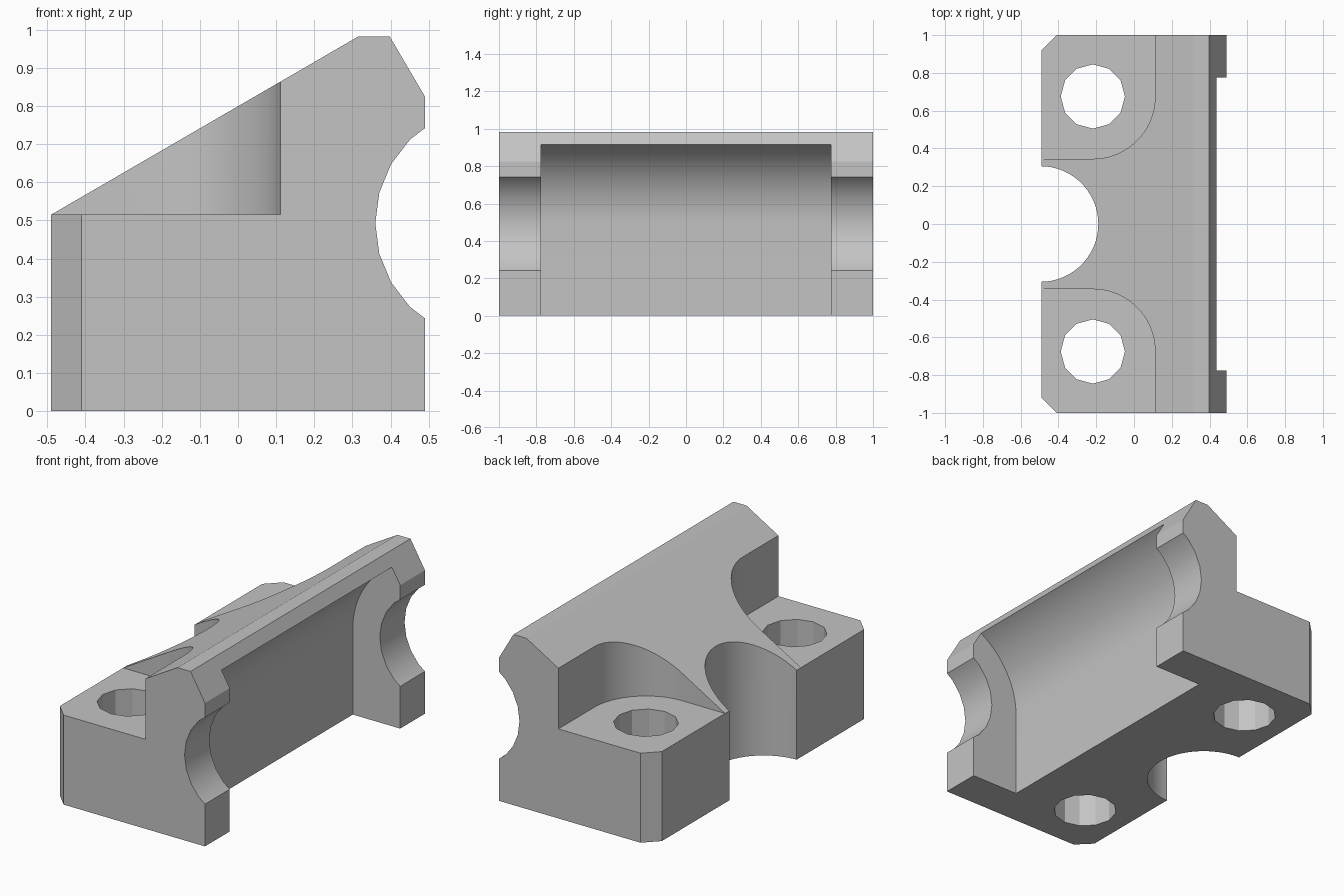
import bpy, bmesh
from math import sin, cos, pi, radians

cube = bpy.data.objects.get("Cube")
if cube:
    bpy.data.objects.remove(cube, do_unlink=True)

grey = bpy.data.materials.new("plain grey")
grey.use_nodes = True
GREY = (0.55, 0.55, 0.55, 1)
grey.diffuse_color = GREY
grey.node_tree.nodes["Principled BSDF"].inputs["Base Color"].default_value = GREY


def arc(cx, cy, r, start, end, steps):
    """Points along an arc, angles in degrees."""
    angles = [radians(start + (end - start) * i / steps) for i in range(steps + 1)]
    return [(cx + r * cos(a), cy + r * sin(a)) for a in angles]


def prism(name, points, low, high, along="z"):
    """Extrude a closed outline along y (points are x, z) or z (points are x, y)."""
    bm = bmesh.new()
    place = (lambda p, d: (p[0], d, p[1])) if along == "y" else (lambda p, d: (*p, d))
    a = [bm.verts.new(place(p, low)) for p in points]
    b = [bm.verts.new(place(p, high)) for p in points]
    bm.faces.new(a)
    bm.faces.new(b[::-1])
    for i in range(len(points)):
        j = (i + 1) % len(points)
        bm.faces.new((a[i], b[i], b[j], a[j]))
    bmesh.ops.recalc_face_normals(bm, faces=bm.faces)
    mesh = bpy.data.meshes.new(name)
    bm.to_mesh(mesh)
    bm.free()
    mesh.materials.append(grey)
    obj = bpy.data.objects.new(name, mesh)
    bpy.context.collection.objects.link(obj)
    return obj


# Wedge-shaped block with a bevelled ridge
block = prism("clamp_block", [(-0.49, 0), (0.49, 0), (0.49, 0.825), (0.398, 0.982),
                              (0.315, 0.982), (-0.49, 0.515)], -1, 1, "y")

# Round channel through the whole length, and the deeper pocket between the ends
CX, CZ, R = 0.67, 0.4925, 0.482
cutters = [
    prism("channel_cutter", arc(CX, CZ, 0.31, 0, 345, 23), -1.1, 1.1, "y"),
    prism("pocket_cutter", arc(CX, CZ, R, 90, 180, 24)
          + [(CX - R, -0.1), (CX, -0.1)], -0.775, 0.775, "y"),
    # Half-round notch in the low side
    prism("notch_cutter", arc(-0.495, 0, 0.306, 0, 355, 71), -0.1, 1.2),
]

# Bolt seat, bolt hole and clipped corner at each end
BX, BY, SEAT = -0.218, 0.675, 0.33
for s in (-1, 1):
    seat = ([(-0.7, BY - SEAT)] + arc(BX, BY, SEAT, -90, 0, 18)
            + [(BX + SEAT, 1.1), (-0.7, 1.1)])
    corner = [(-0.59, 0.82), (-0.31, 1.1), (-0.59, 1.1)]
    hole = arc(BX, BY, 0.17, 0, 330, 11)
    for name, outline, low in (("seat", seat, 0.515), ("corner", corner, -0.1),
                               ("hole", hole, -0.1)):
        cutters.append(prism(name + "_cutter", [(x, s * y) for x, y in outline], low, 1.2))

bpy.ops.object.select_all(action="DESELECT")
block.select_set(True)
bpy.context.view_layer.objects.active = block
for cutter in cutters:
    cutter.hide_render = True
    mod = block.modifiers.new(cutter.name, "BOOLEAN")
    mod.operation = "DIFFERENCE"
    mod.solver = "EXACT"
    mod.object = cutter
    bpy.ops.object.modifier_apply(modifier=mod.name)
    bpy.data.objects.remove(cutter, do_unlink=True)

bpy.ops.object.shade_smooth_by_angle(angle=radians(20))
